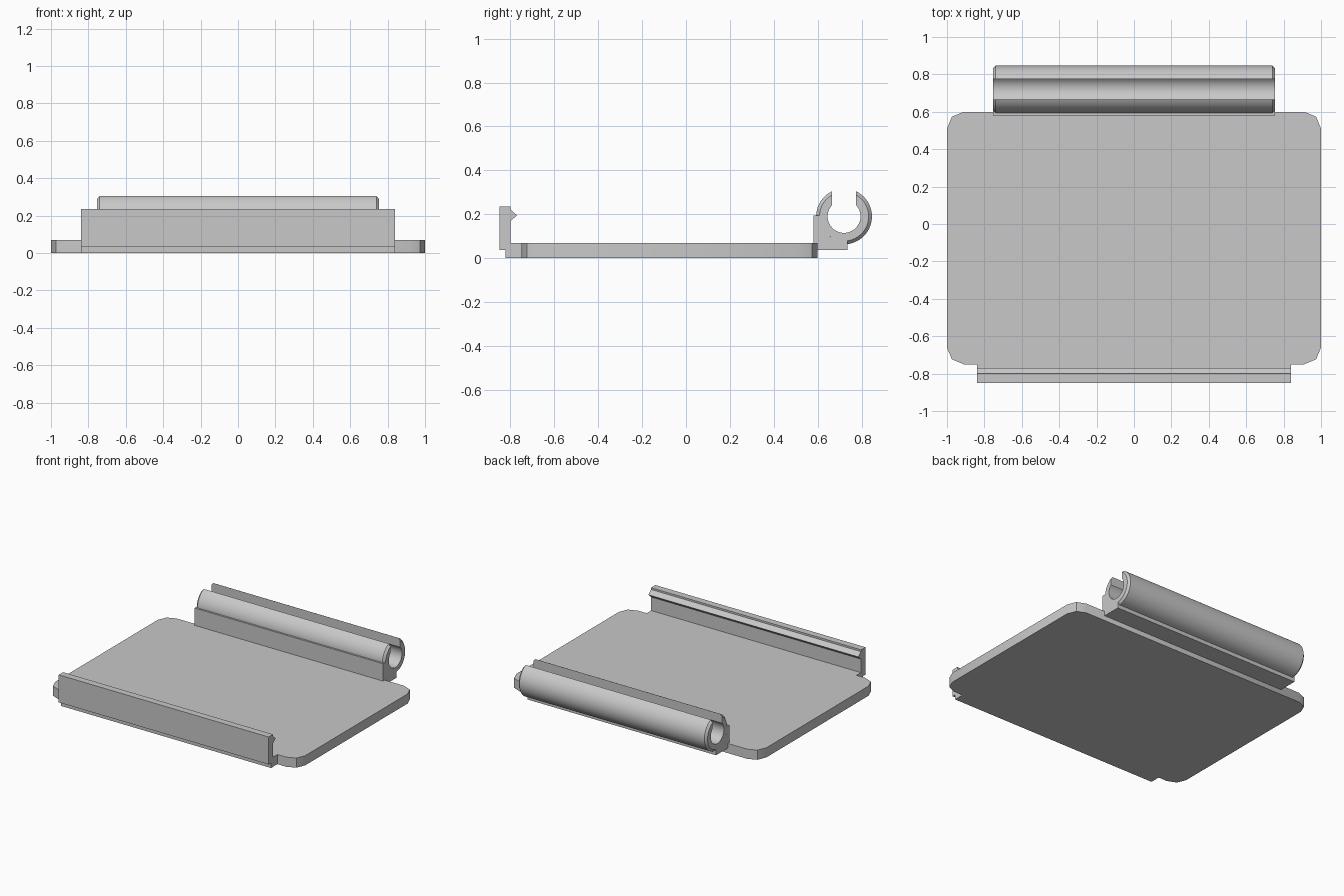
import bpy, bmesh
from math import cos, sin, pi, radians, asin

cube = bpy.data.objects.get("Cube")
if cube:
    bpy.data.objects.remove(cube)

grey = bpy.data.materials.new("light_grey")
grey.use_nodes = True
colour = (0.58, 0.58, 0.58, 1)
grey.diffuse_color = colour
grey.node_tree.nodes["Principled BSDF"].inputs["Base Color"].default_value = colour


def finish(name, bm):
    bmesh.ops.recalc_face_normals(bm, faces=bm.faces)
    mesh = bpy.data.meshes.new(name)
    bm.to_mesh(mesh)
    bm.free()
    obj = bpy.data.objects.new(name, mesh)
    bpy.context.collection.objects.link(obj)
    mesh.materials.append(grey)
    bpy.ops.object.select_all(action="DESELECT")
    obj.select_set(True)
    bpy.context.view_layer.objects.active = obj
    bpy.ops.object.shade_smooth_by_angle(angle=radians(30))
    return obj


def extrude_outline(name, points, step):
    """Solid from a flat outline, pushed along the step vector."""
    bm = bmesh.new()
    face = bm.faces.new([bm.verts.new(p) for p in points])
    new = bmesh.ops.extrude_face_region(bm, geom=[face], use_keep_orig=True)["geom"]
    bmesh.ops.translate(bm, vec=step, verts=[v for v in new if isinstance(v, bmesh.types.BMVert)])
    return finish(name, bm)


def bar(name, half, profile):
    """Side profile (y, z) extended across the width."""
    return extrude_outline(name, [(-half, y, z) for y, z in profile], (2 * half, 0, 0))


# Base plate with rounded corners
R, FRONT, BACK, THICK = 0.09, -0.75, 0.60, 0.07
outline = []
corners = [(1 - R, BACK - R), (R - 1, BACK - R), (R - 1, FRONT + R), (1 - R, FRONT + R)]
for quarter, (cx, cy) in enumerate(corners):
    for k in range(3):
        a = quarter * pi / 2 + k * pi / 4
        outline.append((cx + R * cos(a), cy + R * sin(a), 0))
extrude_outline("base_plate", outline, (0, 0, THICK))

# Front latch wall with its inner catch ridge
bar("front_latch", 0.84, [
    (FRONT, 0), (-0.823, 0), (-0.823, 0.036), (-0.85, 0.036), (-0.85, 0.235),
    (-0.80, 0.235), (-0.80, 0.222), (-0.77, 0.195), (-0.80, 0.168),
    (-0.80, THICK), (FRONT, THICK)])

# Support block under the hinge, hollowed to sit inside the sleeve wall
CY, CZ, OUTER, INNER, GAP, HALF, CHAMFER = 0.72, 0.19, 0.127, 0.075, 0.055, 0.755, 0.015
seat = OUTER - CHAMFER
cradle = [(CY + seat * cos(a), CZ + seat * sin(a))
          for a in [radians(-82 - 98 * k / 16) for k in range(17)]]
bar("hinge_block", HALF, [(0.58, CZ + 0.005), (0.58, 0.036), (0.735, 0.036)] + cradle
    + [(CY - seat, CZ + 0.005)])


# Open hinge sleeve, C-shaped, with chamfered outer ends
def arc(radius, x, steps=48):
    start = pi / 2 + asin(GAP / radius)
    sweep = 2 * pi - 2 * asin(GAP / radius)
    return [(x, CY + radius * cos(start + sweep * k / steps),
             CZ + radius * sin(start + sweep * k / steps)) for k in range(steps + 1)]


bm = bmesh.new()
stations = [(INNER, -HALF), (seat, -HALF), (OUTER, CHAMFER - HALF),
            (OUTER, HALF - CHAMFER), (seat, HALF), (INNER, HALF)]
rings = [[bm.verts.new(p) for p in arc(r, x)] for r, x in stations]
for i, ring in enumerate(rings):
    following = rings[(i + 1) % len(rings)]
    for k in range(len(ring) - 1):
        bm.faces.new((ring[k], ring[k + 1], following[k + 1], following[k]))
for end in (0, -1):
    bm.faces.new([ring[end] for ring in rings])
finish("hinge_sleeve", bm)
